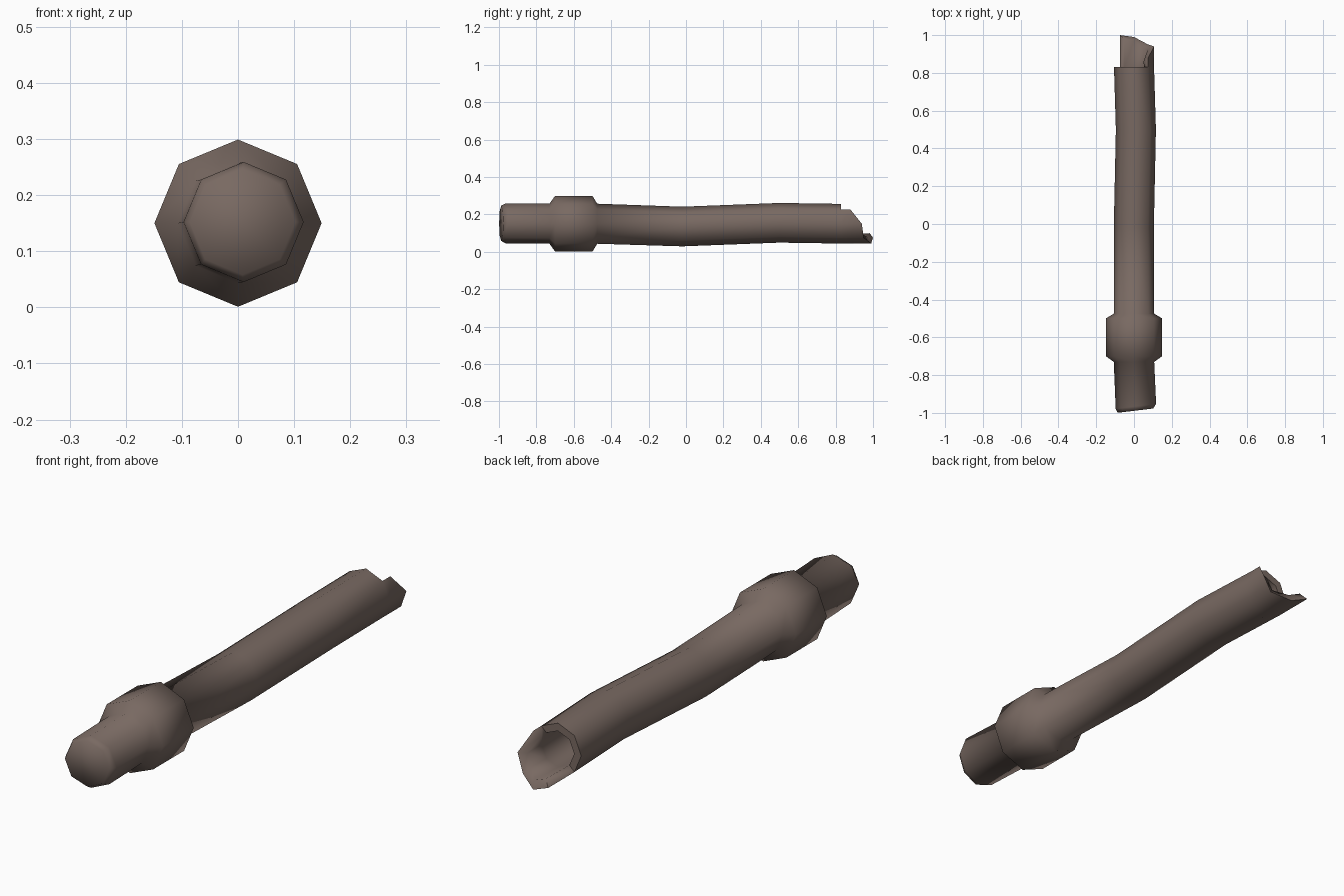
import bpy, bmesh, math

if "Cube" in bpy.data.objects:
    bpy.data.objects.remove(bpy.data.objects["Cube"])

N = 8  # octagonal pipe

mat = bpy.data.materials.new("dull_brown_metal")
mat.diffuse_color = (0.19, 0.142, 0.122, 1)
mat.use_nodes = True
mat.node_tree.nodes["Principled BSDF"].inputs["Base Color"].default_value = mat.diffuse_color

bm = bmesh.new()


def ring(y, x, z, r, slant=0.0):
    """Octagon across the y axis; slant shifts y along x, y may be per-vertex."""
    out = []
    for i in range(N):
        a = 2 * math.pi * i / N
        yy = y[i] if isinstance(y, (list, tuple)) else y
        dx = r * math.cos(a)
        out.append(bm.verts.new((x + dx, yy + slant * dx, z + r * math.sin(a))))
    return out


def bridge(a, b, sectors=range(N)):
    for i in sectors:
        j = (i + 1) % N
        bm.faces.new((a[i], a[j], b[j], b[i]))


# Outer skin: closed rounded end, collar, bent pipe (y, x, z, radius, slant)
outer = [ring(*p) for p in [
    (-0.988, 0.008, 0.152, 0.094, 0.12),
    (-0.965, 0.010, 0.152, 0.107, 0.12),
    (-0.73, 0.0, 0.15, 0.107),
    (-0.70, 0.0, 0.15, 0.149),
    (-0.50, 0.0, 0.15, 0.149),
    (-0.475, 0.0, 0.15, 0.107),
    (-0.02, -0.001, 0.135, 0.106),
    (0.50, 0.010, 0.155, 0.106),
    (0.83, 0.0, 0.15, 0.106),
]]
bm.faces.new(outer[0])
for a, b in zip(outer, outer[1:]):
    bridge(a, b)

# Bore inside the broken end
bore = [ring(0.83, 0.0, 0.15, 0.074), ring(0.60, 0.007, 0.153, 0.07)]
bridge(bore[0], bore[1])
bm.faces.new(bore[1])

# Broken tip: only the lower right sectors carry on past the break
tip_y = [0.94, 0.88, 0.83, 0.83, 0.83, 1.0, 0.99, 0.95]
keep = [5, 6, 7, 0]
gone = [1, 2, 3, 4]
tip_out = ring(tip_y, 0.0, 0.15, 0.106)
tip_in = ring([y - 0.018 for y in tip_y], 0.0, 0.15, 0.072)
bridge(outer[-1], tip_out, keep)
bridge(bore[0], tip_in, keep)
bridge(tip_out, tip_in, keep)
bridge(outer[-1], bore[0], gone)
for i in (1, 5):
    bm.faces.new((outer[-1][i], tip_out[i], tip_in[i], bore[0][i]))

loose = [v for v in bm.verts if not v.link_faces]
bmesh.ops.delete(bm, geom=loose, context='VERTS')
bmesh.ops.recalc_face_normals(bm, faces=bm.faces[:])

me = bpy.data.meshes.new("broken_pipe")
bm.to_mesh(me)
bm.free()
me.materials.append(mat)
pipe = bpy.data.objects.new("broken_pipe", me)
bpy.context.collection.objects.link(pipe)
bpy.context.view_layer.objects.active = pipe
pipe.select_set(True)
bpy.ops.object.shade_smooth_by_angle(angle=math.radians(75))
